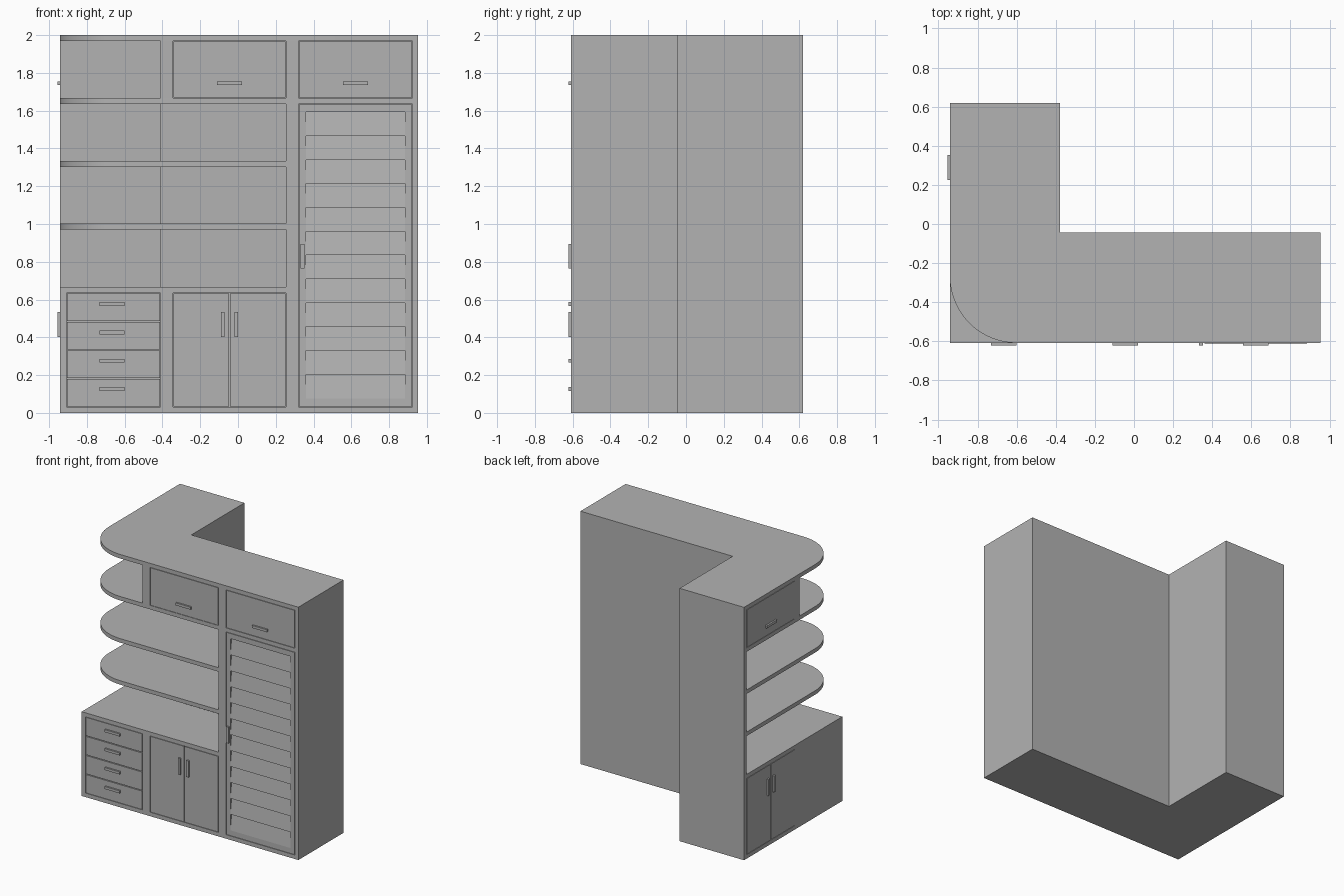
import bpy, bmesh, math
from mathutils import Vector

if "Cube" in bpy.data.objects:
    bpy.data.objects.remove(bpy.data.objects["Cube"])

XL, YF = -0.942, -0.608        # outer front-left corner of the L plan
D, T, G = 0.564, 0.0315, 0.003  # wing depth, board thickness, door gap
WING, LONG, LEFT = 1.197, 1.896, 1.228
BAY = 0.597                    # start of the door bay on both wings

grey = bpy.data.materials.new("light grey")
grey.diffuse_color = (0.45, 0.45, 0.45, 1)
grey.use_nodes = True
grey.node_tree.nodes["Principled BSDF"].inputs["Base Color"].default_value = grey.diffuse_color


def prism(name, pts, vec, smooth=False):
    """Extrude a flat outline of 3D points along vec."""
    bm = bmesh.new()
    face = bm.faces.new([bm.verts.new(p) for p in pts])
    ext = bmesh.ops.extrude_face_region(bm, geom=[face])
    bmesh.ops.translate(bm, vec=Vector(vec),
                        verts=[g for g in ext["geom"] if isinstance(g, bmesh.types.BMVert)])
    bmesh.ops.recalc_face_normals(bm, faces=bm.faces)
    me = bpy.data.meshes.new(name)
    bm.to_mesh(me)
    bm.free()
    me.materials.append(grey)
    ob = bpy.data.objects.new(name, me)
    bpy.context.collection.objects.link(ob)
    if smooth:
        bpy.ops.object.select_all(action='DESELECT')
        bpy.context.view_layer.objects.active = ob
        ob.select_set(True)
        bpy.ops.object.shade_smooth_by_angle(angle=math.radians(30))
    return ob


def box(name, wing, u0, u1, d0, d1, z0, z1):
    """Box on a wing: u runs along the wing from the corner, d into its depth."""
    uv = [(u0, d0), (u1, d0), (u1, d1), (u0, d1)]
    if wing == "left":
        uv = [(d, u) for u, d in uv]
    prism(f"{wing}_{name}", [(XL + a, YF + b, z0) for a, b in uv], (0, 0, z1 - z0))


def plate(name, z, front, left, radius=0):
    """L-shaped board, optionally with a rounded outer corner."""
    pts = [(front, 0), (front, D), (D, D), (D, left), (0, left)]
    if radius:
        n = 32
        for i in range(n + 1):
            a = math.pi + i / n * math.pi / 2
            pts.append((radius + radius * math.cos(a), radius + radius * math.sin(a)))
    else:
        pts.append((0, 0))
    prism(name, [(XL + x, YF + y, z) for x, y in pts], (0, 0, T), smooth=bool(radius))


def handle(name, wing, u, z, upright=False):
    w, h = (0.02, 0.13) if upright else (0.13, 0.02)
    box(name, wing, u - w / 2, u + w / 2, -0.013, 0.002, z - h / 2, z + h / 2)


def door(name, wing, u0, u1, z0, z1):
    box(name, wing, u0 + G, u1 - G, 0, 0.02, z0 + G, z1 - G)


# horizontal boards
plate("base", 0, LONG, LEFT)
plate("counter", 0.635, WING, WING)
for i, z in enumerate((0.97, 1.303, 1.636)):
    plate(f"shelf_{i + 1}", z, WING, WING, 0.342)
plate("top", 2 - T, LONG, LEFT, 0.342)

# back, end and divider panels
Z0, Z1 = T, 2 - T
box("back_panel", "front", D - T, LONG, D - T, D, Z0, Z1)
box("back_panel", "left", D - T, LEFT, D - T, D, Z0, Z1)
box("end_panel", "left", WING, LEFT, 0, D - T, Z0, Z1)
box("divider", "front", WING, 1.262, 0, D - T, Z0, Z1)
box("end_panel", "front", 1.865, LONG, 0, D - T, Z0, Z1)

# both wings: lower double doors and upper cabinet
MID = (BAY + WING) / 2
for wing in ("front", "left"):
    box("lower_stile", wing, D - T, BAY, 0, 0.03, T, 0.635)
    door("lower_door_a", wing, BAY, MID, T, 0.635)
    door("lower_door_b", wing, MID, WING, T, 0.635)
    handle("lower_handle_a", wing, MID - 0.036, 0.468, True)
    handle("lower_handle_b", wing, MID + 0.036, 0.468, True)
    box("upper_side", wing, D - T, BAY, 0, D - T, 1.667, Z1)
    door("upper_door", wing, BAY, WING, 1.667, Z1)
    handle("upper_handle", wing, MID, 1.745)

# corner drawers
box("corner_side", "left", 0, D - T, 0, 0.033, T, 0.635)
step = (0.635 - T) / 4
for i in range(4):
    z = T + i * step
    door(f"drawer_{i + 1}", "front", 0.033, D - T, z, z + step)
    handle(f"drawer_handle_{i + 1}", "front", 0.275, 0.126 + i * 0.15)

# tall cabinet: top door, rail, louvred door
box("tall_rail", "front", 1.262, 1.865, 0, D - T, 1.636, 1.667)
door("tall_upper_door", "front", 1.262, 1.865, 1.667, Z1)
handle("tall_upper_handle", "front", 1.564, 1.745)
A, B, L0, L1 = 1.302, 1.827, 0.0775, 1.592
box("louvre_stile_a", "front", 1.262 + G, A, 0, 0.03, T + G, 1.636 - G)
box("louvre_stile_b", "front", B, 1.865 - G, 0, 0.03, T + G, 1.636 - G)
box("louvre_bottom_rail", "front", A, B, 0, 0.03, T + G, L0)
box("louvre_top_rail", "front", A, B, 0, 0.03, L1, 1.636 - G)
handle("louvre_handle", "front", 1.284, 0.83, True)
pitch = (L1 - L0) / 12
for i in range(12):
    z = L0 + i * pitch
    prof = [(-0.002, z), (0.015, z + pitch), (0.027, z + pitch), (0.01, z)]
    prism(f"louvre_slat_{i + 1}", [(XL + A, YF + d, h) for d, h in prof], (B - A, 0, 0))
